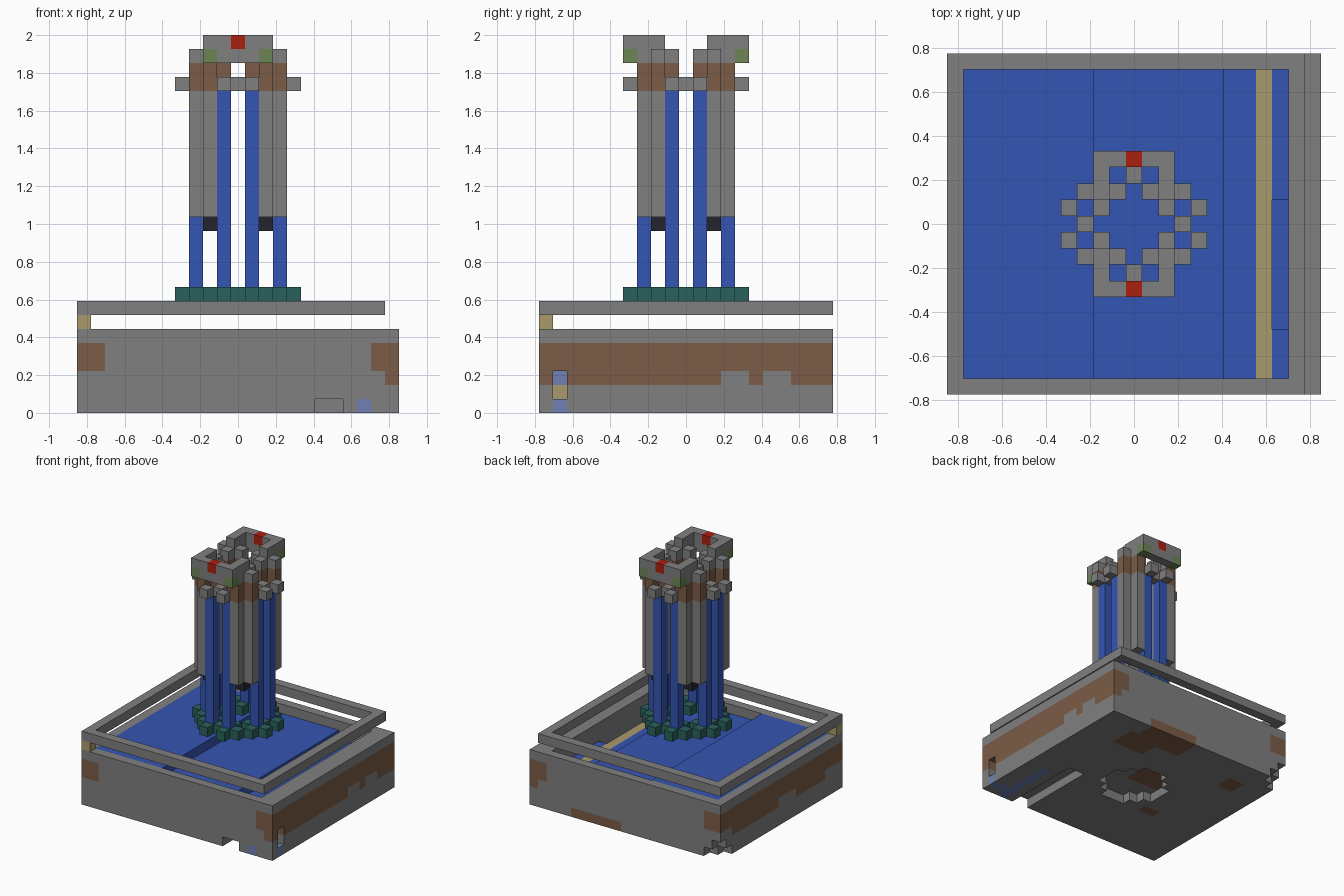
import bpy, bmesh

UNIT = 2 / 27  # edge length of one block

if "Cube" in bpy.data.objects:
    bpy.data.objects.remove(bpy.data.objects["Cube"], do_unlink=True)

COLOURS = {
    "stone_grey": (.216, .216, .216),
    "water_blue": (.034, .09, .445),
    "earth_brown": (.202, .107, .061),
    "deep_teal": (.023, .119, .107),
    "sand_tan": (.40, .33, .15),
    "signal_red": (.41, .014, .005),
    "moss_green": (.15, .24, .09),
    "near_black": (.017, .017, .026),
    "pale_blue": (.162, .216, .445),
}
MATS = {}
for mat_name, rgb in COLOURS.items():
    mat = bpy.data.materials.new(mat_name)
    mat.use_nodes = True
    mat.diffuse_color = (*rgb, 1)
    bsdf = next(n for n in mat.node_tree.nodes if n.type == 'BSDF_PRINCIPLED')
    bsdf.inputs["Base Color"].default_value = (*rgb, 1)
    MATS[mat_name] = mat


def box(xs, ys, zs):
    """Set of block cells for inclusive index ranges."""
    return {(x, y, z) for x in range(xs[0], xs[1] + 1)
            for y in range(ys[0], ys[1] + 1) for z in range(zs[0], zs[1] + 1)}


def four(cells):
    """Mirror cells across both vertical planes."""
    return {(sx * x, sy * y, z) for x, y, z in cells for sx in (1, -1) for sy in (1, -1)}


def swap(cells):
    """Add the copy with x and y exchanged."""
    return cells | {(y, x, z) for x, y, z in cells}


def build(name, cells, colour):
    """Skin the exposed sides of the cells; colour is a name or a rule per cell."""
    rule = colour if callable(colour) else (lambda x, y, z: colour)
    bm, verts, slots = bmesh.new(), {}, []
    for cell in sorted(cells):
        used = rule(*cell)
        if used not in slots:
            slots.append(used)
        for axis in range(3):
            for side in (-1, 1):
                near = list(cell)
                near[axis] += side
                if tuple(near) in cells:
                    continue
                ring = []
                for a, b in ((-1, -1), (1, -1), (1, 1), (-1, 1))[::side]:
                    p = list(cell)
                    p[axis] += side / 2
                    p[(axis + 1) % 3] += a / 2
                    p[(axis + 2) % 3] += b / 2
                    p[2] += .5
                    key = tuple(p)
                    if key not in verts:
                        verts[key] = bm.verts.new([c * UNIT for c in key])
                    ring.append(verts[key])
                bm.faces.new(ring).material_index = slots.index(used)
    mesh = bpy.data.meshes.new(name)
    bm.to_mesh(mesh)
    bm.free()
    for s in slots:
        mesh.materials.append(MATS[s])
    obj = bpy.data.objects.new(name, mesh)
    bpy.context.collection.objects.link(obj)
    return obj


# Basin: walls and floor, with cut-outs underneath and at the edges
basin = box((-11, 11), (-10, 10), (0, 5)) - box((-10, 9), (-9, 9), (2, 5))
basin -= box((6, 7), (-10, -2), (0, 0))                        # underside groove
basin -= box((-2, 2), (-2, 2), (0, 0)) | swap(box((-3, 3), (-1, 1), (0, 0)))
basin -= box((11, 11), (-9, -9), (1, 2))                       # side recess
basin -= box((-11, -10), (10, 10), (0, 0)) | {(-11, 9, 0), (-11, 10, 1)}


def basin_colour(x, y, z):
    # Inlet around the recess and along the underside
    if x >= 10 and y == -9 and z <= 2:
        return "sand_tan" if z == 1 else "pale_blue"
    if x == 9 and y <= -4 and z == 0:
        return "pale_blue"
    # Earth band on both sides with a ragged lower edge
    if abs(x) == 11 and z in (3, 4):
        return "earth_brown"
    if x == 11 and z == 2 and y not in (3, 4, 6, 7):
        return "earth_brown"
    if x == -11 and z == 2 and -8 < y < 9 and y not in (0, -1, -2):
        return "earth_brown"
    if abs(x) == 10 and abs(y) == 10 and z in (3, 4):
        return "earth_brown"
    # Earth patches underneath
    if z == 0 and ((1 <= x <= 6 and y >= 8) or (4 <= x <= 7 and 6 <= y <= 8)
                   or (x in (-8, -7) and y in (6, 7)) or (x in (-5, -4) and y == -3)):
        return "earth_brown"
    if z == 1 and -3 <= x <= 0 and 0 <= y <= 3:
        return "earth_brown"
    return "stone_grey"


build("basin", basin, basin_colour)

# Water in descending steps, with a sand strip
build("water_upper", box((-10, -3), (-9, 9), (2, 5)), "water_blue")
build("water_middle", box((-2, 5), (-9, 9), (2, 4)), "water_blue")
build("water_lower", box((6, 7), (-9, 9), (2, 3)), "water_blue")
build("sand_strip", box((8, 8), (-9, 9), (2, 3)), "sand_tan")
build("water_channel", box((9, 9), (-9, 9), (2, 3)) - box((9, 9), (-6, 1), (3, 3)), "water_blue")

# Floating rail on one corner post
build("rail", box((-11, 10), (-10, 10), (7, 7)) - box((-10, 9), (-9, 9), (7, 7)), "stone_grey")
build("rail_post", {(-11, -10, 6)}, "sand_tan")

# Water jets with collars at the foot and at the top
jets = swap(four(box((1, 1), (3, 3), (8, 22))))
build("water_jets", jets - box((-4, 4), (-4, 4), (8, 8)), "water_blue")
collar = {(1, 4), (0, 3)}
foot = collar | {(1, 2), (2, 3), (1, 3)}
build("foot_collars", swap(four({(x, y, 8) for x, y in foot})), "deep_teal")
build("top_collars", swap(four({(x, y, 23) for x, y in collar})), "stone_grey")

# Four corner pillars, hanging above the foot, with an earth band
plan = {(2, 2), (2, 3), (3, 2), (1, 2), (2, 1)}
pillars = {(x, y, z) for x, y in plan for z in range(14, 26)} | {(2, 2, 13)}


def pillar_colour(x, y, z):
    if z == 13:
        return "near_black"
    return "earth_brown" if z in (23, 24) else "stone_grey"


crown_cells = four(box((0, 2), (4, 4), (25, 26)) | box((2, 2), (2, 3), (25, 26)))
build("pillars", four(pillars) - crown_cells, pillar_colour)


# Front and back crown brackets
def crown_colour(x, y, z):
    if x == 0 and z == 26:
        return "signal_red"
    if abs(x) == 2 and abs(y) == 4 and z == 25:
        return "moss_green"
    return "stone_grey"


build("crown", crown_cells, crown_colour)
